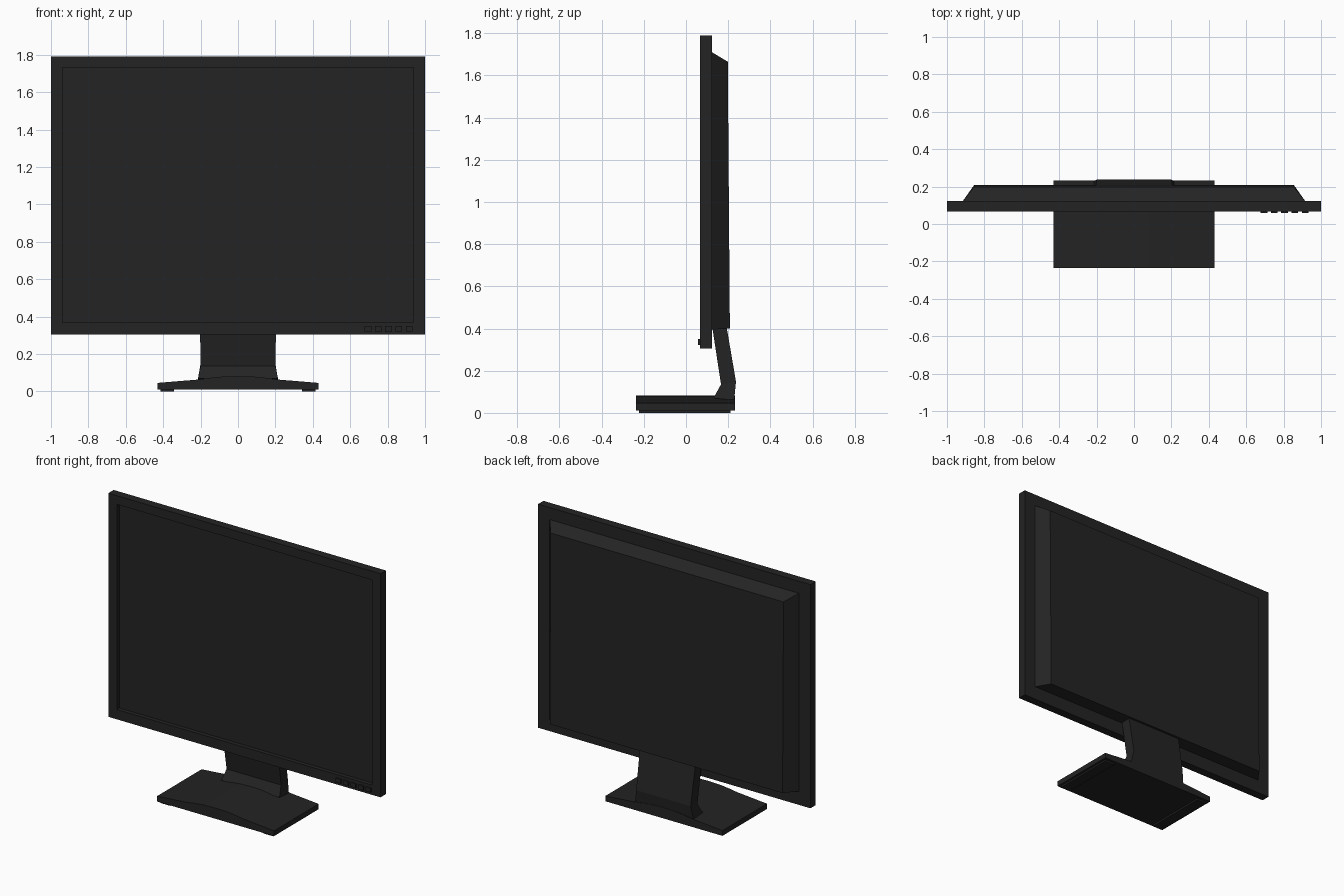
import bpy
import bmesh

cube = bpy.data.objects.get("Cube")
if cube:
    bpy.data.objects.remove(cube)


def make_material(name, value):
    mat = bpy.data.materials.new(name)
    mat.use_nodes = True
    colour = (value, value, value, 1)
    mat.diffuse_color = colour
    mat.node_tree.nodes["Principled BSDF"].inputs["Base Color"].default_value = colour
    return mat


black = make_material("black plastic", 0.017)


def finish(name, bm):
    bmesh.ops.recalc_face_normals(bm, faces=bm.faces)
    mesh = bpy.data.meshes.new(name)
    bm.to_mesh(mesh)
    bm.free()
    mesh.materials.append(black)
    obj = bpy.data.objects.new(name, mesh)
    bpy.context.collection.objects.link(obj)
    return obj


def loft(name, rings):
    """Join matching rings of points with side faces and close both ends."""
    bm = bmesh.new()
    loops = [[bm.verts.new(p) for p in ring] for ring in rings]
    for a, b in zip(loops, loops[1:]):
        for i in range(len(a)):
            j = (i + 1) % len(a)
            bm.faces.new((a[i], a[j], b[j], b[i]))
    bm.faces.new(loops[0])
    bm.faces.new(loops[-1])
    return finish(name, bm)


def upright(y, half, low, high):
    return [(-half, y, low), (half, y, low), (half, y, high), (-half, y, high)]


def box(name, x0, x1, y0, y1, z0, z1):
    return loft(name, [[(x0, y, z0), (x1, y, z0), (x1, y, z1), (x0, y, z1)]
                       for y in (y0, y1)])


# Bezel with the screen sunk into its front
FRONT, BACK = 0.067, 0.123
loft("bezel_and_screen", [
    upright(BACK, 1, 0.305, 1.79),
    upright(FRONT, 1, 0.305, 1.79),
    upright(FRONT, 0.937, 0.37, 1.732),
    upright(FRONT + 0.027, 0.937, 0.37, 1.732),
])

# Rear housing, tapered at the top and sides, its back leaning slightly
rear = [(x, 0.208 if z < 1 else 0.198, z)
        for x, _, z in upright(0, 0.855, 0.4, 1.665)]
loft("rear_housing", [upright(BACK, 0.915, 0.395, 1.71), rear])

# Control buttons under the screen
for i in range(5):
    x = 0.695 + i * 0.055
    box(f"button_{i + 1}", x - 0.018, x + 0.018, 0.058, FRONT, 0.322, 0.35)


# Neck: half width, then front and back edge of each section
def section(half, front, back):
    return [(-half, *front), (half, *front), (half, *back), (-half, *back)]


loft("neck", [
    section(0.204, (0.124, 0.41), (0.192, 0.41)),
    section(0.2, (0.166, 0.135), (0.237, 0.148)),
    section(0.214, (0.13, 0.07), (0.228, 0.06)),
])

# Base with a gently arched top
arch = [(0.43, 0.046), (0.21, 0.064), (0.15, 0.073), (0.08, 0.08)]
outline = ([(-0.43, 0.011)] + [(-x, z) for x, z in arch] + [(0, 0.082)]
           + arch[::-1] + [(0.43, 0.011)])
loft("base", [[(x, y, z) for x, z in outline] for y in (-0.236, 0.232)])

# Foot strips
for side, name in ((-1, "right_foot"), (1, "left_foot")):
    x0, x1 = sorted((side * 0.342, side * 0.415))
    box(name, x0, x1, -0.222, 0.212, 0, 0.012)
